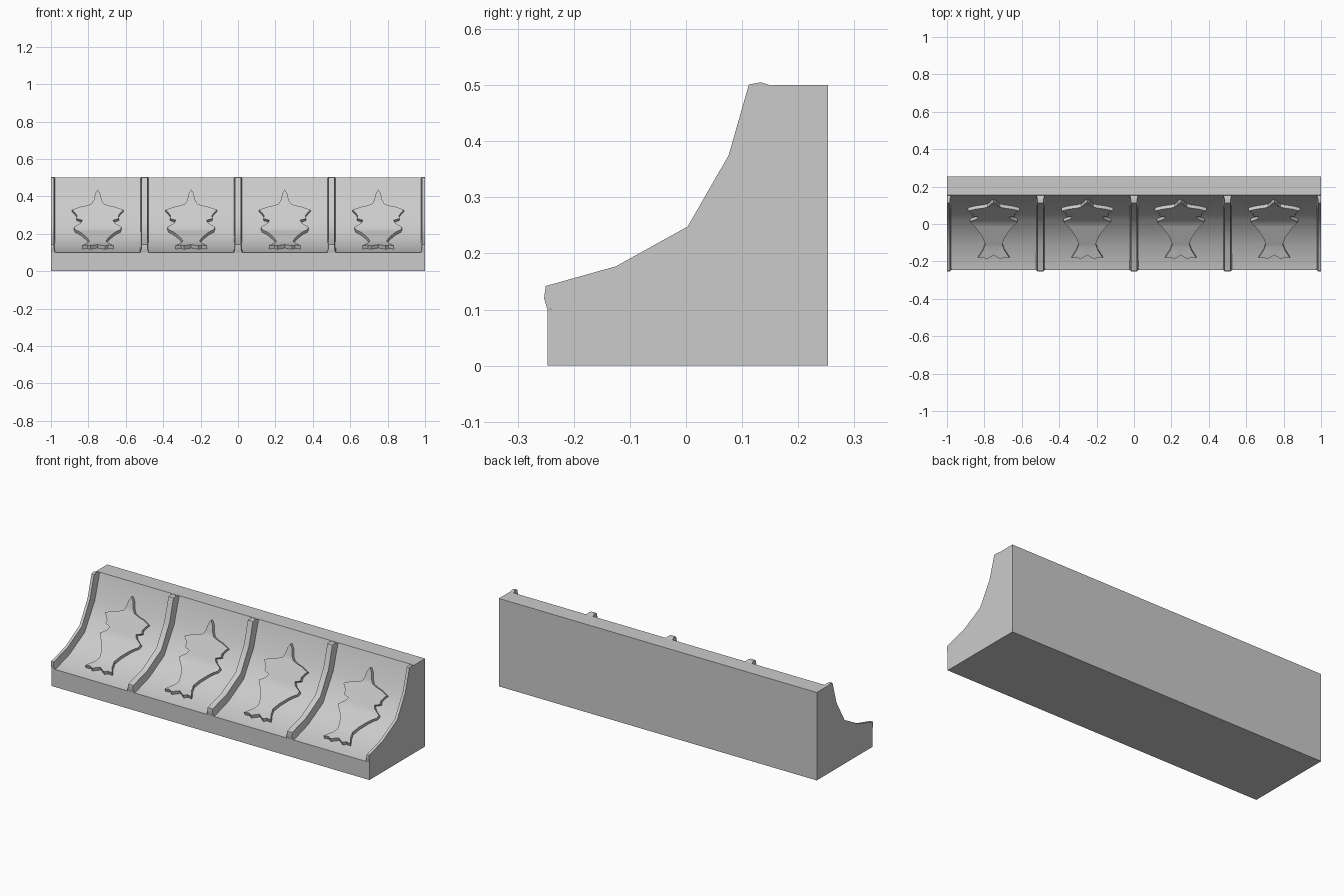
import bpy, bmesh, math
from mathutils import Vector

if "Cube" in bpy.data.objects:
    bpy.data.objects.remove(bpy.data.objects["Cube"])

# (y, z) profiles: recessed cove surface, and the raised rib crest
COVE = [(-.243, .1), (-.115, .137), (.02, .21), (.11, .355), (.154, .5)]
CREST = [(-.253, .12), (-.25, .142), (-.125, .177), (.003, .248),
         (.076, .375), (.112, .501), (.133, .505)]
RIB_FOOT = [(-.247, .1), (-.232, .102), (-.111, .135), (.024, .206),
            (.114, .351), (.15, .47), (.156, .498)]
# half outline of the leaf emblem: (x, y + z measured along the cove)
LEAF = [(0, .562), (.013, .535), (.021, .49), (.033, .46), (.06, .444), (.095, .432),
        (.137, .405), (.124, .385), (.111, .355), (.114, .328), (.082, .312),
        (.092, .285), (.127, .25), (.12, .222), (.1, .195), (.085, .165),
        (.06, .105), (.045, .045), (.056, .0), (.084, -.055), (.055, -.05),
        (.038, -.066), (0, -.035)]


def finish(bm, name):
    bmesh.ops.recalc_face_normals(bm, faces=bm.faces)
    me = bpy.data.meshes.new(name)
    bm.to_mesh(me)
    bm.free()
    ob = bpy.data.objects.new(name, me)
    bpy.context.collection.objects.link(ob)
    bpy.ops.object.select_all(action='DESELECT')
    ob.select_set(True)
    bpy.context.view_layer.objects.active = ob
    bpy.ops.object.shade_smooth_by_angle(angle=math.radians(35))
    return ob


def loft(name, rings):
    bm = bmesh.new()
    vs = [[bm.verts.new(p) for p in ring] for ring in rings]
    n = len(vs[0])
    for a, b in zip(vs, vs[1:]):
        for i in range(n):
            j = (i + 1) % n
            bm.faces.new((a[i], a[j], b[j], b[i]))
    bm.faces.new(vs[0])
    bm.faces.new(vs[-1][::-1])
    return finish(bm, name)


# solid moulding body
section = [(.253, 0), (-.247, 0), (-.247, .1)] + COVE + [(.253, .5)]
loft("moulding_body", [[(x, y, z) for y, z in section] for x in (-1, 1)])

# ribs dividing the panels; the end ones are cut in half at the body ends
for i in range(5):
    c = -1 + .5 * i
    clip = lambda x: max(-1, min(1, c + x))
    rings = []
    for (fy, fz), (ty, tz) in zip(RIB_FOOT, CREST):
        rings.append([(clip(-.023), fy, fz), (clip(-.016), ty, tz),
                      (clip(.016), ty, tz), (clip(.023), fy, fz)])
    loft(f"rib_{i + 1}", rings)


def on_cove(u, lift):
    """Point (y, z) on the cove where y + z = u, raised along the normal."""
    pts = [Vector(p) for p in COVE]
    normals = []
    for k in range(len(pts)):
        d = pts[min(k + 1, 4)] - pts[max(k - 1, 0)]
        normals.append(Vector((-d.y, d.x)).normalized())
    for k in range(4):
        u0, u1 = sum(COVE[k]), sum(COVE[k + 1])
        if u <= u1 or k == 3:
            t = (u - u0) / (u1 - u0)
            return (pts[k] + normals[k] * lift).lerp(pts[k + 1] + normals[k + 1] * lift, t)


# leaf emblem: flat outline, split at the cove facets, thickened and bent on
bm = bmesh.new()
outline = LEAF + [(-x, u) for x, u in LEAF[-2:0:-1]]
bm.faces.new([bm.verts.new((x, u, 0)) for x, u in outline])
bmesh.ops.triangulate(bm, faces=bm.faces[:])
for p in COVE[1:4]:
    bmesh.ops.bisect_plane(bm, geom=bm.verts[:] + bm.edges[:] + bm.faces[:],
                           plane_co=(0, sum(p), 0), plane_no=(0, 1, 0))
new = bmesh.ops.extrude_face_region(bm, geom=bm.faces[:])["geom"]
top = {v for v in new if isinstance(v, bmesh.types.BMVert)}
for v in bm.verts:
    y, z = on_cove(v.co.y, .02 if v in top else -.005)
    v.co = (v.co.x, y, z)
leaf = finish(bm, "leaf_emblem_1")
leaf.location.x = -.75
for i in range(1, 4):
    ob = leaf.copy()
    ob.name = f"leaf_emblem_{i + 1}"
    ob.location.x = -.75 + .5 * i
    bpy.context.collection.objects.link(ob)
